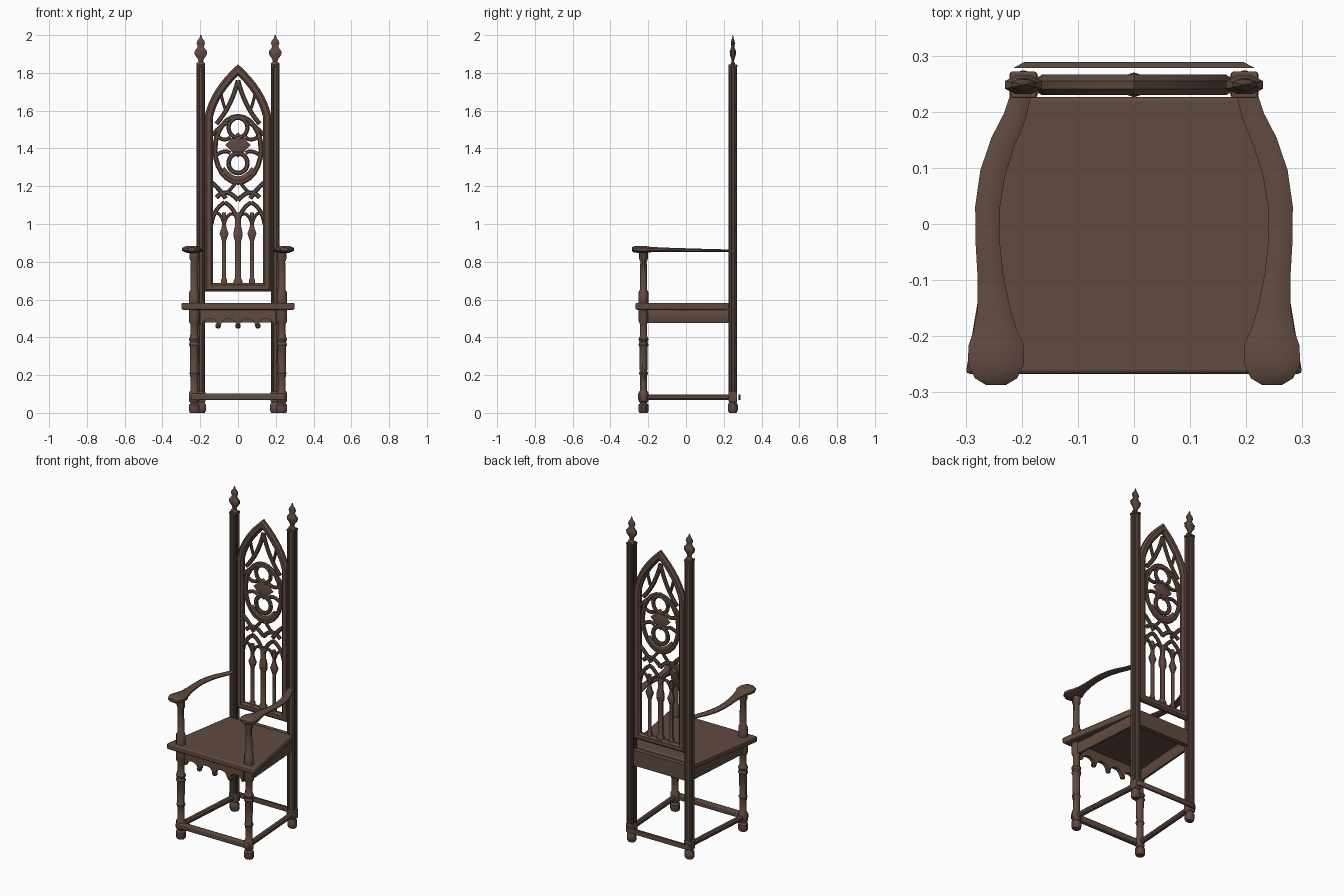
import bpy, bmesh, math
from mathutils import Matrix, Vector

cube = bpy.data.objects.get("Cube")
if cube:
    bpy.data.objects.remove(cube)

wood = bpy.data.materials.new("dark brown wood")
wood.use_nodes = True
COLOUR = (0.118, 0.07, 0.053, 1)
wood.diffuse_color = COLOUR
wood.node_tree.nodes["Principled BSDF"].inputs["Base Color"].default_value = COLOUR

BACK_Y, FRONT_Y = 0.248, -0.225
POST_X, LEG_X = 0.197, 0.232
SIDES = (("left", 1), ("right", -1))
parts = []


def finish(name, bm):
    bmesh.ops.recalc_face_normals(bm, faces=bm.faces)
    mesh = bpy.data.meshes.new(name)
    bm.to_mesh(mesh)
    bm.free()
    mesh.materials.append(wood)
    obj = bpy.data.objects.new(name, mesh)
    bpy.context.collection.objects.link(obj)
    parts.append(obj)
    return obj


def bevel(obj, width):
    mod = obj.modifiers.new("soft edges", 'BEVEL')
    mod.width, mod.segments = width, 2
    return obj


def box(name, centre, size):
    bm = bmesh.new()
    bmesh.ops.create_cube(bm, size=1, matrix=Matrix.Translation(centre) @ Matrix.Diagonal((*size, 1)))
    return finish(name, bm)


def prism(name, outline, place, low, high):
    """Extrude a 2D outline between two levels; place(a, b, level) gives a point."""
    bm = bmesh.new()
    face = bm.faces.new([bm.verts.new(place(a, b, low)) for a, b in outline])
    ext = bmesh.ops.extrude_face_region(bm, geom=[face])
    move = Vector(place(0, 0, high)) - Vector(place(0, 0, low))
    bmesh.ops.translate(bm, vec=move, verts=[v for v in ext["geom"] if isinstance(v, bmesh.types.BMVert)])
    return finish(name, bm)


def lathe(name, centre, profile, sides=10, squash=1.0):
    """Turn (radius, height) pairs round a vertical axis."""
    bm = bmesh.new()
    rings = []
    for r, z in profile:
        angles = [2 * math.pi * (i + 0.5) / sides for i in range(sides)]
        rings.append([bm.verts.new((centre[0] + r * math.cos(a), centre[1] + squash * r * math.sin(a), z))
                      for a in angles])
    skin(bm, rings, False)
    return finish(name, bm)


def skin(bm, rings, closed):
    n = len(rings[0])
    pairs = list(zip(rings, rings[1:])) + ([(rings[-1], rings[0])] if closed else [])
    for lo, hi in pairs:
        for i in range(n):
            bm.faces.new((lo[i], lo[(i + 1) % n], hi[(i + 1) % n], hi[i]))
    if not closed:
        bm.faces.new(rings[0])
        bm.faces.new(rings[-1])


def sweep(name, path, width, depth, place, closed=False):
    """Sweep a chamfered section along a flat path with mitred joints."""
    n = len(path)
    pts = [Vector(p) for p in path]
    widths = width if isinstance(width, list) else [width] * n
    depths = depth if isinstance(depth, list) else [depth] * n
    section = ((1, -.4), (1, .4), (.5, 1), (-.5, 1), (-1, .4), (-1, -.4), (-.5, -1), (.5, -1))
    bm = bmesh.new()
    rings = []
    for i, p in enumerate(pts):
        before = pts[i - 1] if i or closed else None
        after = pts[(i + 1) % n] if i < n - 1 or closed else None
        d1 = (p - before).normalized() if before is not None else (after - p).normalized()
        d2 = (after - p).normalized() if after is not None else d1
        t = (d1 + d2).normalized()
        grow = 1 / max(0.5, t.dot(d1))
        normal = Vector((-t.y, t.x)) * grow
        rings.append([bm.verts.new(place(*(p + normal * s * widths[i] / 2), c * depths[i] / 2))
                      for s, c in section])
    skin(bm, rings, closed)
    return finish(name, bm)


def back_plane(a, b, c):
    return (a, BACK_Y + c, b)


def ring(name, x, z, rx, rz, width, depth):
    path = [(x + rx * math.cos(t * math.pi / 12), z + rz * math.sin(t * math.pi / 12)) for t in range(24)]
    return sweep(name, path, width, depth, back_plane, True)


def quad(p, q, r, steps=8):
    """Sample a quadratic curve."""
    p, q, r = Vector(p), Vector(q), Vector(r)
    return [tuple(p * (1 - t) ** 2 + q * 2 * t * (1 - t) + r * t * t) for t in (i / steps for i in range(steps + 1))]


# Seat and its rails
seat = prism("seat", [(-.3, -.267), (.3, -.267), (.218, .226), (-.218, .226)],
             lambda a, b, c: (a, b, c), .546, .583)
bevel(seat, .007)
box("back_seat_rail", (0, BACK_Y, .525), (.36, .03, .095))

# Front apron with a scalloped lower edge and small pendants
scallops = [(-.2, .545), (-.2, .465)]
for k in range(4):
    for i in range(9):
        t = math.pi * (1 - i / 8)
        scallops.append((-.15 + .1 * k + .04 * math.cos(t), .465 + .033 * math.sin(t)))
scallops += [(.2, .465), (.2, .545)]
prism("front_apron", scallops, lambda a, b, c: (a, c, b), -.237, -.215)
for k in range(3):
    lathe(f"apron_pendant_{k + 1}", ((k - 1) * .105, -.226),
          [(.008, .475), (.016, .465), (.014, .452), (.004, .446)], 8)

# Front and back stretchers
bevel(box("front_stretcher", (0, -.238, .085), (.5, .032, .034)), .006)
prism("back_stretcher", [(-.215, .278), (.215, .278), (.195, .289), (-.195, .289)],
      lambda a, b, c: (a, b, c), .068, .098)

LEG = [(.024, 0), (.03, .012), (.03, .042), (.02, .052), (.028, .062), (.028, .108), (.021, .118),
       (.022, .2), (.027, .21), (.022, .22), (.024, .35), (.03, .36), (.024, .375), (.03, .39),
       (.022, .405), (.021, .47), (.029, .485), (.029, .546)]
SUPPORT = [(.028, .58), (.028, .64), (.021, .652), (.019, .8), (.025, .815), (.025, .86)]
FINIAL = [(.025, 1.835), (.025, 1.85), (.013, 1.86), (.018, 1.875), (.034, 1.895), (.036, 1.915),
          (.022, 1.93), (.017, 1.94), (.024, 1.955), (.02, 1.97), (.009, 1.982), (.003, 2.0)]
ARM = [(.2, .235), (.213, .19), (.234, .145), (.252, .09), (.261, .03), (.261, -.03), (.256, -.09),
       (.25, -.15), (.248, -.19), (.246, -.215), (.246, -.25), (.246, -.275), (.246, -.287)]
ARM_WIDTH = [.036, .04, .044, .045, .044, .043, .046, .058, .078, .098, .1, .075, .035]
ARM_DEPTH = [.014, .014, .015, .016, .018, .02, .022, .025, .029, .036, .038, .034, .02]

for side, s in SIDES:
    # Front legs, arm supports and arms
    lathe(f"{side}_front_leg", (s * LEG_X, FRONT_Y), LEG, 10, .9)
    lathe(f"{side}_arm_support", (s * LEG_X, FRONT_Y), SUPPORT, 10, .9)
    sweep(f"{side}_arm", [(s * x, y) for x, y in ARM], ARM_WIDTH, ARM_DEPTH,
          lambda a, b, c: (a, b, .862 - .015 * b + c))
    # Back posts: a core with four slim corner shafts
    x = s * POST_X
    box(f"{side}_back_post", (x, BACK_Y, .95), (.032, .034, 1.78))
    for i, (dx, dy) in enumerate(((-1, -1), (1, -1), (1, 1), (-1, 1))):
        lathe(f"{side}_post_shaft_{i + 1}", (x + dx * .014, BACK_Y + dy * .014),
              [(.009, .06), (.009, 1.84)], 8)
    bevel(box(f"{side}_post_cap", (x, BACK_Y, 1.838), (.047, .047, .012)), .003)
    bevel(box(f"{side}_post_block", (x, BACK_Y, .085), (.05, .046, .055)), .005)
    lathe(f"{side}_back_foot", (x, BACK_Y), [(.022, 0), (.029, .012), (.029, .042), (.02, .06)], 10, .9)
    lathe(f"{side}_finial", (x, BACK_Y), FINIAL, 8, .5)
    # Side rail and side stretcher taper towards the back
    sweep(f"{side}_seat_rail", [(s * .232, -.21), (s * .2, .24)], .024, .07,
          lambda a, b, c: (a, b, .511 + c))
    sweep(f"{side}_stretcher", [(s * LEG_X, FRONT_Y), (s * POST_X, .27)], .03, .03,
          lambda a, b, c: (a, b, .083 + c))

# Arched back frame
arch = quad((-.154, 1.57), (-.125, 1.7), (0, 1.816))
outline = [(-.154, .665)] + arch + [(-a, b) for a, b in reversed(arch[:-1])] + [(.154, .665)]
sweep("back_frame", outline, .044, .036, back_plane, True)

# Central rosette of the tracery
ring("tracery_outer_ring", 0, 1.395, .122, .175, .026, .018)
ring("tracery_top_ring", 0, 1.51, .05, .052, .022, .018)
ring("tracery_bottom_ring", 0, 1.322, .05, .052, .024, .018)
sweep("tracery_lower_web", quad((-.085, 1.29), (0, 1.18), (.085, 1.29)), .034, .016, back_plane)
bm = bmesh.new()
for flip in (1, -1):
    bmesh.ops.create_cone(bm, segments=4, radius1=.068, radius2=0, depth=.022, cap_ends=False,
                          matrix=Matrix.Translation((0, BACK_Y - flip * .011, 1.418))
                          @ Matrix.Rotation(flip * math.pi / 2, 4, 'X'))
finish("rosette_flower", bm)

# Mirrored tracery bars and columns
BARS = {
    "upper_bar": (quad((0, 1.76), (.035, 1.62), (.115, 1.53)), .024),
    "upper_spur": (quad((.065, 1.6), (.08, 1.64), (.09, 1.69)), .016),
    "shoulder_bar": (quad((.045, 1.53), (.085, 1.54), (.135, 1.47)), .02),
    "rosette_upper_cusp": (quad((.04, 1.46), (.07, 1.43), (.12, 1.47)), .02),
    "rosette_lower_cusp": (quad((.04, 1.375), (.07, 1.4), (.12, 1.36)), .02),
    "middle_bar": (quad((.14, 1.22), (.1, 1.19), (.065, 1.135)), .024),
    "middle_cusp": (quad((.115, 1.14), (.06, 1.2), (0, 1.125)), .024),
    "link_bar": (quad((.06, 1.165), (.03, 1.19), (.01, 1.225)), .018),
    "outer_arch": (quad((.14, 1.0), (.13, 1.08), (.07, 1.115)), .022),
    "inner_arch": (quad((.0, 1.0), (.01, 1.08), (.07, 1.115)), .022),
    "small_outer_arch": (quad((.138, 1.04), (.1, 1.09), (.074, 1.0)), .016),
    "small_inner_arch": (quad((.0, 1.03), (.045, 1.09), (.074, 1.0)), .016),
}
for side, s in SIDES:
    for name, (path, width) in BARS.items():
        sweep(f"{side}_{name}", [(s * a, b) for a, b in path], width, .018, back_plane)


def column(name, x, r):
    lathe(name, (x, BACK_Y), [(r * 1.5, .68), (r * 1.5, .7), (r, .715), (r, .91), (r * 1.4, .925),
                              (.026, .95), (r * 1.3, .975), (r, .99), (r, 1.06)], 8, .7)


column("centre_column", 0, .017)
for side, s in SIDES:
    column(f"{side}_column", s * .074, .012)

# Smooth shading that keeps crisp edges
bpy.ops.object.select_all(action='DESELECT')
for obj in parts:
    obj.select_set(True)
bpy.context.view_layer.objects.active = parts[0]
bpy.ops.object.shade_smooth_by_angle(angle=math.radians(35))
